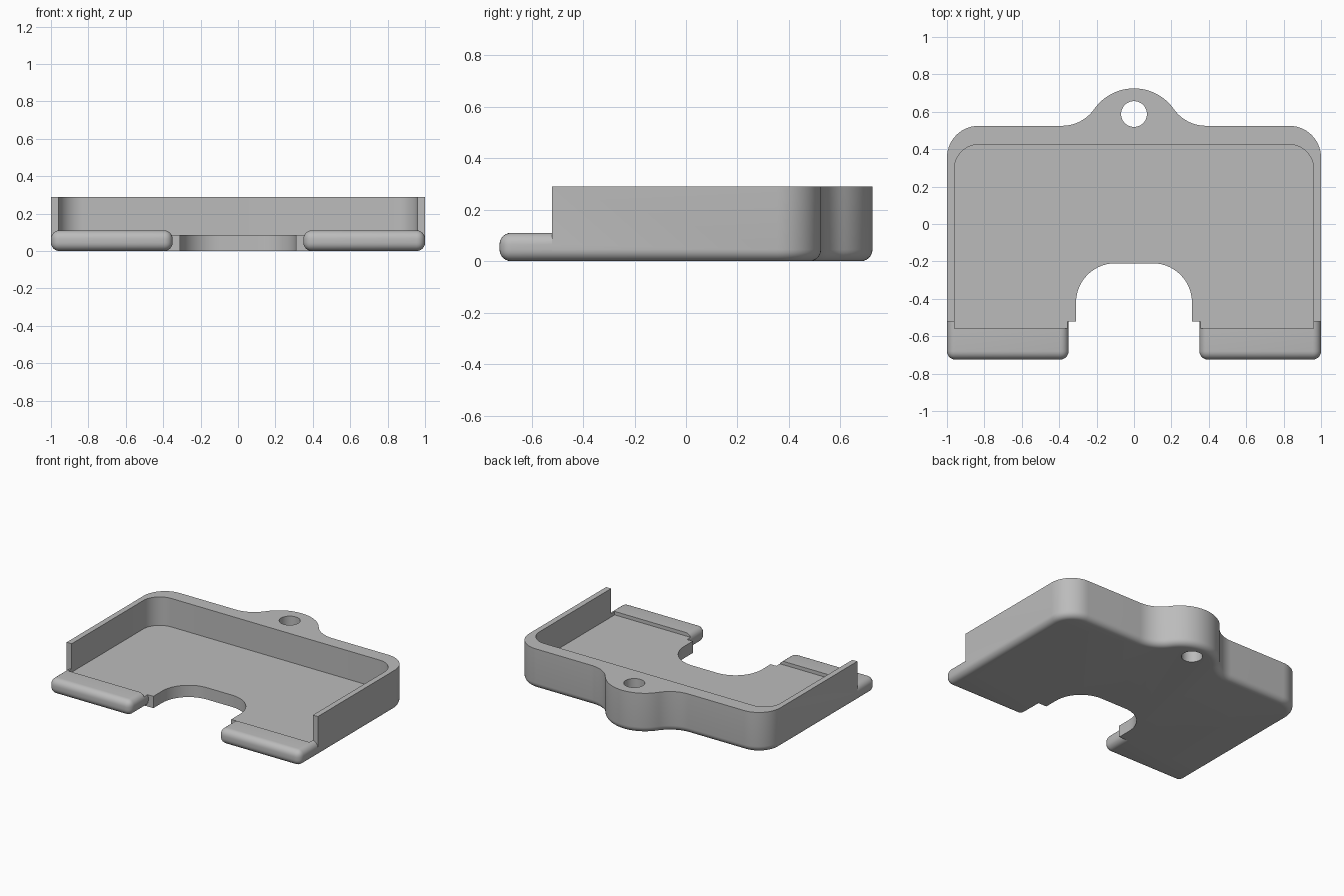
import bpy, bmesh
from math import sin, cos, pi, atan2

if "Cube" in bpy.data.objects:
    bpy.data.objects.remove(bpy.data.objects["Cube"], do_unlink=True)

grey = bpy.data.materials.new("plain grey")
grey.use_nodes = True
colour = (0.5, 0.5, 0.5, 1)
grey.diffuse_color = colour
grey.node_tree.nodes["Principled BSDF"].inputs["Base Color"].default_value = colour

HEIGHT, FLOOR, LIP_TOP = 0.29, 0.085, 0.11
FRONT, BACK, TIP = -0.52, 0.525, 0.725
LIP_FRONT, ROUND = -0.725, 0.045


def arc(cx, cy, r, start, end, steps=14):
    return [(cx + r * cos(start + (end - start) * i / steps),
             cy + r * sin(start + (end - start) * i / steps)) for i in range(steps + 1)]


def mirrored(half):
    """Close a right-hand outline, listed front to back, with its mirror image."""
    left = [(-x, y) for x, y in reversed(half) if x > 1e-5]
    return half + left


def prism(name, outline, z0, z1, round_edge=None):
    """Extrude an outline upward and round the edges picked by the rule."""
    bm = bmesh.new()
    face = bm.faces.new([bm.verts.new((x, y, z0)) for x, y in outline])
    top = bmesh.ops.extrude_face_region(bm, geom=[face])["geom"]
    bmesh.ops.translate(bm, vec=(0, 0, z1 - z0),
                        verts=[v for v in top if isinstance(v, bmesh.types.BMVert)])
    bmesh.ops.recalc_face_normals(bm, faces=bm.faces)
    if round_edge:
        edges = [e for e in bm.edges if round_edge(e.verts[0].co, e.verts[1].co)]
        bmesh.ops.bevel(bm, geom=edges, offset=ROUND, segments=6, profile=0.5,
                        affect='EDGES', clamp_overlap=False)
    mesh = bpy.data.meshes.new(name)
    bm.to_mesh(mesh)
    bm.free()
    mesh.materials.append(grey)
    obj = bpy.data.objects.new(name, mesh)
    bpy.context.collection.objects.link(obj)
    return obj


def combine(target, other, operation):
    """Apply a boolean and discard the helper."""
    mod = target.modifiers.new(operation.lower(), 'BOOLEAN')
    mod.operation, mod.object, mod.solver = operation, other, 'EXACT'
    bpy.context.view_layer.objects.active = target
    bpy.ops.object.modifier_apply(modifier=mod.name)
    bpy.data.objects.remove(other, do_unlink=True)


# Tray outline: rounded back corners flowing into a hanging tab
tab_r, fillet_r, fillet_x = 0.26, 0.21, 0.385
tab_y, fillet_y = TIP - tab_r, BACK + fillet_r
join = atan2(fillet_y - tab_y, fillet_x)
corner = 0.17
half = [(1, FRONT)]
half += arc(1 - corner, BACK - corner, corner, 0, pi / 2)
half += arc(fillet_x, fillet_y, fillet_r, -pi / 2, join - pi)
half += arc(0, tab_y, tab_r, join, pi / 2)[1:]


def tray_bottom(a, b):
    return max(a.z, b.z) < 0.001 and max(a.y, b.y) > FRONT + 0.001


tray = prism("tray", mirrored(half), 0, HEIGHT, tray_bottom)


# Front lips, rounded everywhere except where they meet the tray
def lip_edges(a, b):
    return min(a.y, b.y) < FRONT - 0.001


for side in (1, -1):
    outline = [(side * x, y) for x, y in
               ((0.35, FRONT), (0.35, LIP_FRONT), (1, LIP_FRONT), (1, FRONT))]
    combine(tray, prism("front_lip", outline, 0, LIP_TOP, lip_edges), 'UNION')

# Pocket, finger notch and hanging hole
inner = 0.13
pocket = [(0.96, -0.56)] + arc(0.96 - inner, 0.425 - inner, inner, 0, pi / 2)
notch = [(0.31, -0.9)] + arc(0.1, -0.42, 0.21, 0, pi / 2)
hole = arc(0, 0.588, 0.069, 0, 2 * pi, 40)[:-1]
combine(tray, prism("pocket", mirrored(pocket), FLOOR, 0.5), 'DIFFERENCE')
combine(tray, prism("notch", mirrored(notch), -0.2, 0.5), 'DIFFERENCE')
combine(tray, prism("hole", hole, -0.2, 0.5), 'DIFFERENCE')

# Smooth curves, sharp corners
bpy.ops.object.select_all(action='DESELECT')
tray.select_set(True)
bpy.context.view_layer.objects.active = tray
bpy.ops.object.shade_smooth_by_angle(angle=pi / 6)
